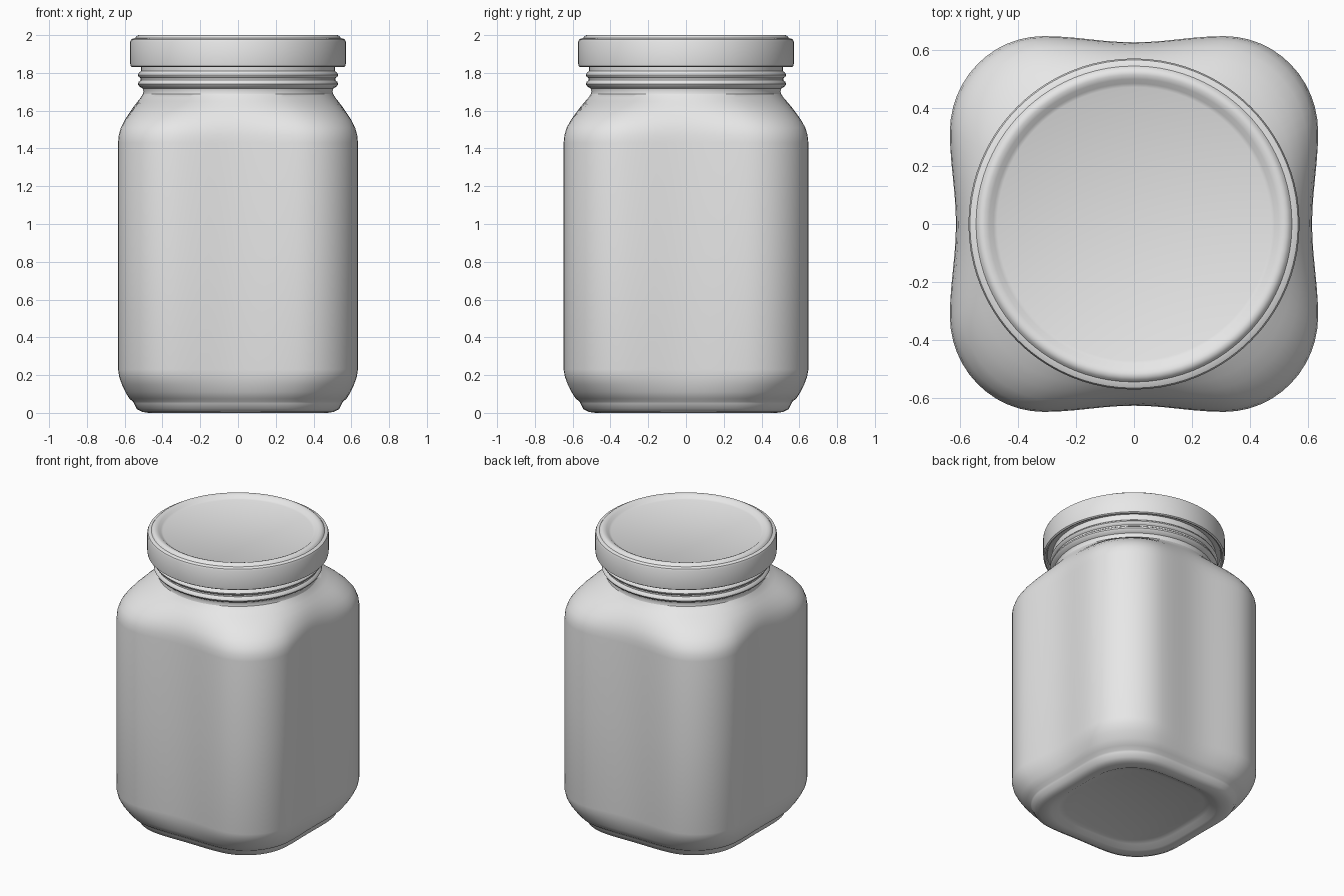
import bpy, bmesh
from math import sin, cos, pi, atan2

cube = bpy.data.objects.get("Cube")
if cube:
    bpy.data.objects.remove(cube, do_unlink=True)

grey = bpy.data.materials.new("plain grey")
grey.use_nodes = True
grey.diffuse_color = (0.8, 0.8, 0.8, 1)
grey.node_tree.nodes["Principled BSDF"].inputs["Base Color"].default_value = (0.8, 0.8, 0.8, 1)

SIDE, ARC = 6, 12


def quarter(h):
    """Quarter of a rounded square whose sides dip slightly in the middle."""
    r = h * 0.51
    c = h - r
    dip = 0.033 * h
    half = [(h - dip * cos(pi / 2 * i / SIDE) ** 2, c * i / SIDE) for i in range(SIDE)]
    arc = [(c + r * cos(pi / 2 * i / ARC), c + r * sin(pi / 2 * i / ARC)) for i in range(ARC + 1)]
    return half + arc + [(y, x) for x, y in reversed(half[1:])]


def section(h, roundness):
    """Closed outline blended between the rounded square and a circle."""
    pts = []
    for turn in range(4):
        a = turn * pi / 2
        for x, y in quarter(h):
            t = atan2(y, x)
            x += (h * cos(t) - x) * roundness
            y += (h * sin(t) - y) * roundness
            squash = 1 - 0.02 * (1 - roundness)
            pts.append(((x * cos(a) - y * sin(a)) * squash, x * sin(a) + y * cos(a)))
    return pts


def loft(name, rings):
    """Skin rings of (height, half width, roundness) and cap both ends."""
    bm = bmesh.new()
    loops = [[bm.verts.new((x, y, z)) for x, y in section(h, k)] for z, h, k in rings]
    n = len(loops[0])
    for low, high in zip(loops, loops[1:]):
        for i in range(n):
            j = (i + 1) % n
            bm.faces.new((low[i], low[j], high[j], high[i]))
    bm.faces.new(loops[0][::-1])
    bm.faces.new(loops[-1])
    mesh = bpy.data.meshes.new(name)
    bm.to_mesh(mesh)
    bm.free()
    mesh.materials.append(grey)
    obj = bpy.data.objects.new(name, mesh)
    bpy.context.collection.objects.link(obj)
    bpy.ops.object.select_all(action="DESELECT")
    obj.select_set(True)
    bpy.context.view_layer.objects.active = obj
    bpy.ops.object.shade_smooth_by_angle(angle=0.7)
    return obj


# Glass jar: recessed base, foot, square body and rounded shoulder
base = [(0.035, 0.40, 0.5), (0.025, 0.43, 0.45), (0.005, 0.465, 0.4), (0, 0.49, 0.35),
        (0.005, 0.525, 0.3), (0.02, 0.555, 0.3), (0.05, 0.57, 0.3), (0.06, 0.575, 0.3),
        (0.075, 0.595, 0.25), (0.11, 0.615, 0.18), (0.15, 0.632, 0.1),
        (0.19, 0.643, 0.03), (0.23, 0.648, 0)]
shoulder = [(0.85, 0.648, 0), (1.43, 0.648, 0), (1.47, 0.645, 0.02), (1.51, 0.637, 0.08),
            (1.55, 0.62, 0.2), (1.59, 0.594, 0.36), (1.62, 0.568, 0.52),
            (1.65, 0.538, 0.72), (1.67, 0.518, 0.88), (1.69, 0.503, 1)]
loft("glass_jar", base + shoulder)

# Threaded neck
neck = [(1.68, 0.507), (1.70, 0.50), (1.718, 0.505), (1.728, 0.522), (1.74, 0.53),
        (1.752, 0.527), (1.762, 0.515), (1.772, 0.515), (1.78, 0.527), (1.79, 0.53),
        (1.80, 0.525), (1.81, 0.513), (1.86, 0.513)]
loft("threaded_neck", [(z, r, 1) for z, r in neck])

# Screw lid with a raised rim and a sunken top panel
lid = [(1.85, 0.51), (1.85, 0.545), (1.835, 0.55), (1.83, 0.56), (1.836, 0.569),
       (1.85, 0.571), (1.965, 0.571), (1.977, 0.566), (1.982, 0.555), (1.984, 0.545),
       (1.993, 0.538), (2.0, 0.528), (2.0, 0.515), (1.994, 0.50), (1.982, 0.485), (1.976, 0.472)]
loft("lid", [(z, r, 1) for z, r in lid])
